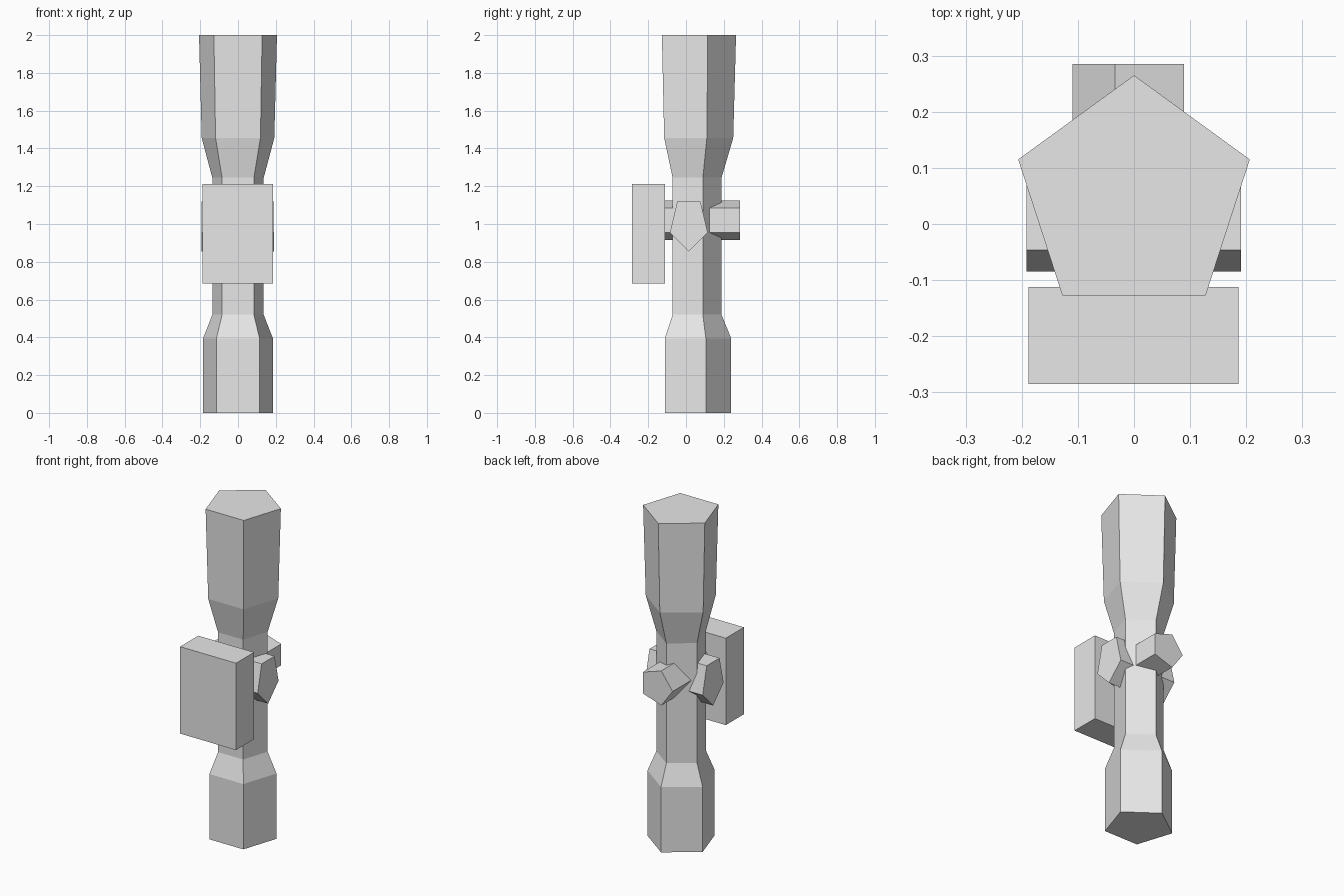
import bpy, bmesh, math
from mathutils import Vector

cube = bpy.data.objects.get("Cube")
if cube:
    bpy.data.objects.remove(cube, do_unlink=True)

X, Y, Z = Vector((1, 0, 0)), Vector((0, 1, 0)), Vector((0, 0, 1))

grey = bpy.data.materials.new("plain_grey")
grey.use_nodes = True
colour = (0.8, 0.8, 0.8, 1)
grey.diffuse_color = colour
grey.node_tree.nodes["Principled BSDF"].inputs["Base Color"].default_value = colour


def finish(name, bm):
    bmesh.ops.recalc_face_normals(bm, faces=bm.faces)
    mesh = bpy.data.meshes.new(name)
    bm.to_mesh(mesh)
    bm.free()
    mesh.materials.append(grey)
    obj = bpy.data.objects.new(name, mesh)
    bpy.context.collection.objects.link(obj)
    return obj


def ring(centre, u, v, ru, rv, start):
    """Five points around centre; start is the first corner's angle from u."""
    angles = [math.radians(start + 72 * i) for i in range(5)]
    return [centre + u * ru * math.cos(a) + v * rv * math.sin(a) for a in angles]


def loft(name, rings):
    """Capped flat-sided solid through a run of five-sided rings."""
    bm = bmesh.new()
    loops = [[bm.verts.new(p) for p in r] for r in rings]
    for low, high in zip(loops, loops[1:]):
        for i in range(5):
            j = (i + 1) % 5
            bm.faces.new((low[i], low[j], high[j], high[i]))
    bm.faces.new(loops[0])
    bm.faces.new(loops[-1])
    return finish(name, bm)


def box(name, low, high):
    bm = bmesh.new()
    bmesh.ops.create_cube(bm, size=1)
    low, high = Vector(low), Vector(high)
    for vert in bm.verts:
        vert.co = (low + high) / 2 + vert.co * (high - low)
    return finish(name, bm)


# Main tube: height, radius, with a corner pointing to the back
tube = [(0, 0.194), (0.395, 0.194), (0.52, 0.143),
        (1.245, 0.143), (1.455, 0.202), (2, 0.217)]
loft("scope_tube", [ring(Vector((0, 0.048 if z > 1.3 else 0.045, z)), X, Y, r, r, 90)
                    for z, r in tube])

# Side knobs: one stretched bar across the tube, corner pointing down
loft("side_knobs", [ring(Vector((x, 0.015, 1.0)), Y, Z, 0.105, 0.146, 270)
                    for x in (-0.192, 0.191)])

# Back knob, carried through to the mount
loft("back_knob", [ring(Vector((0, y, 1.02)), X, Z, 0.11, 0.11, 180)
                   for y in (-0.13, 0.285)])

# Mount block at the front
box("mount_block", (-0.188, -0.285, 0.686), (0.186, -0.112, 1.212))
